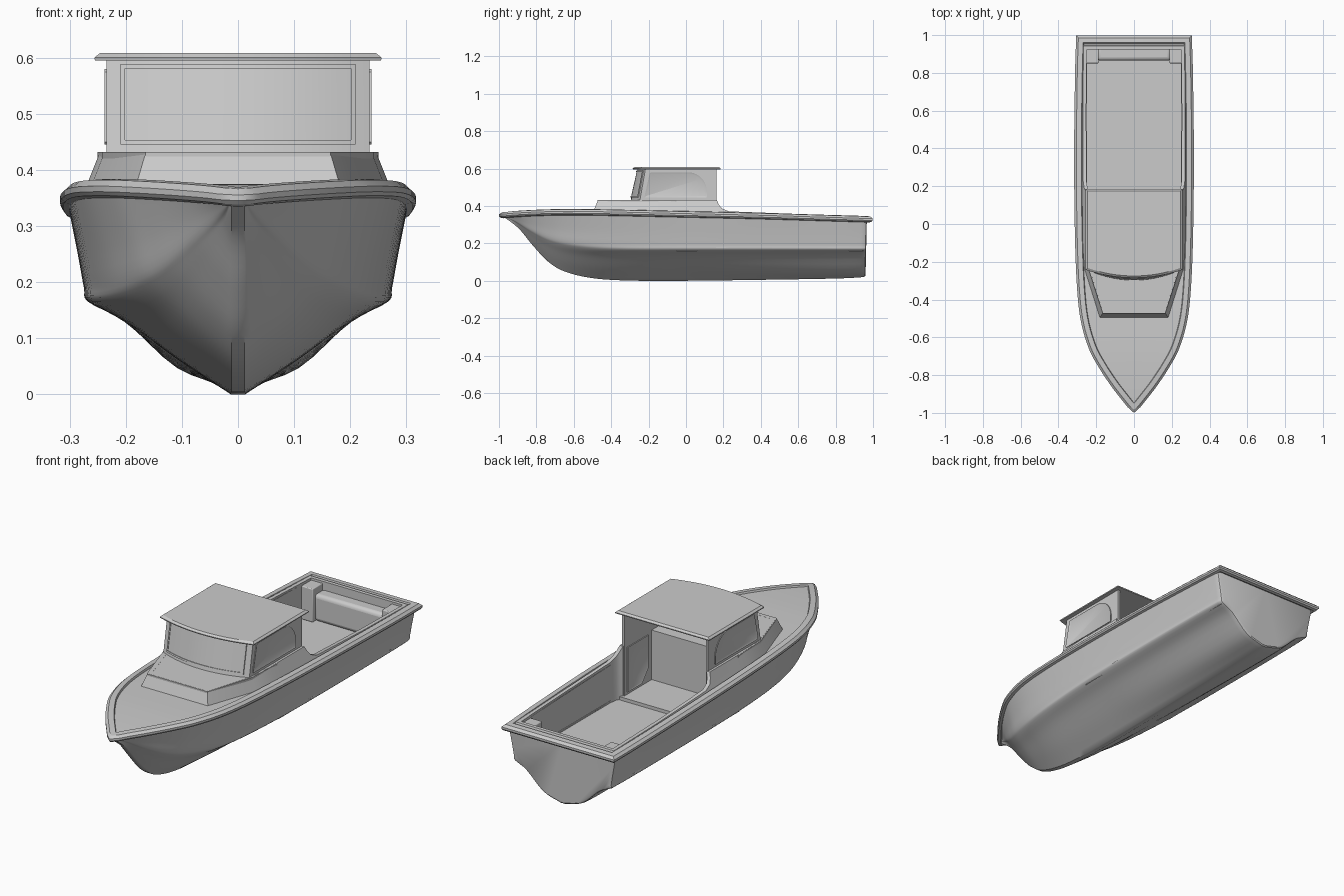
import bpy, bmesh, math
from mathutils import Vector

if "Cube" in bpy.data.objects:
    bpy.data.objects.remove(bpy.data.objects["Cube"])


def finish(name, bm, mirror=False, bevel=0, angle=35):
    bmesh.ops.remove_doubles(bm, verts=bm.verts, dist=1e-5)
    bmesh.ops.recalc_face_normals(bm, faces=bm.faces)
    me = bpy.data.meshes.new(name)
    bm.to_mesh(me)
    bm.free()
    ob = bpy.data.objects.new(name, me)
    bpy.context.collection.objects.link(ob)
    if mirror:
        ob.modifiers.new("mirror", "MIRROR").merge_threshold = 0.0005
    if bevel:
        m = ob.modifiers.new("bevel", "BEVEL")
        m.width, m.segments, m.limit_method = bevel, 3, "ANGLE"
    bpy.ops.object.select_all(action="DESELECT")
    ob.select_set(True)
    bpy.context.view_layer.objects.active = ob
    bpy.ops.object.shade_smooth_by_angle(angle=math.radians(angle))
    return ob


def loft(name, rows, closed=False, end_cap=None, caps=False, **kw):
    bm = bmesh.new()
    vs = [[bm.verts.new(p) for p in r] for r in rows]
    n = len(rows[0])
    for a, b in zip(vs, vs[1:]):
        for i in range(n if closed else n - 1):
            j = (i + 1) % n
            bm.faces.new((a[i], a[j], b[j], b[i]))
    if end_cap:
        bm.faces.new(vs[-1] + [bm.verts.new(p) for p in end_cap])
    if caps:
        bm.faces.new(vs[0])
        bm.faces.new(vs[-1])
    return finish(name, bm, **kw)


def prism(name, pts, axis, a, b, inset=0, **kw):
    """Extrude a 2D outline along an axis; inset recesses the far face."""
    place = {"x": lambda u, v, w: (w, u, v), "y": lambda u, v, w: (u, w, v),
             "z": lambda u, v, w: (u, v, w)}[axis]
    bm = bmesh.new()
    lo = [bm.verts.new(place(u, v, a)) for u, v in pts]
    hi = [bm.verts.new(place(u, v, b)) for u, v in pts]
    bm.faces.new(lo)
    top = bm.faces.new(hi)
    for i in range(len(pts)):
        j = (i + 1) % len(pts)
        bm.faces.new((lo[i], lo[j], hi[j], hi[i]))
    if inset:
        bmesh.ops.recalc_face_normals(bm, faces=bm.faces)
        bmesh.ops.inset_region(bm, faces=[top], thickness=inset)
        d = Vector(place(0, 0, (a - b) * 0.4))
        bmesh.ops.translate(bm, verts=top.verts[:], vec=d)
    return finish(name, bm, **kw)


def box(name, x0, x1, y0, y1, z0, z1, **kw):
    return prism(name, [(x0, y0), (x1, y0), (x1, y1), (x0, y1)], "z", z0, z1, **kw)


def smooth(rows, n):
    """Catmull-Rom through rows of numbers."""
    out = []
    ext = [[2 * a - b for a, b in zip(rows[0], rows[1])]] + [list(r) for r in rows]
    ext.append([2 * a - b for a, b in zip(rows[-1], rows[-2])])
    for k in range(1, len(ext) - 2):
        for s in range(n):
            t = s / n
            out.append([0.5 * (2 * b + (c - a) * t + (2 * a - 5 * b + 4 * c - d) * t * t
                               + (3 * b - a - 3 * c + d) * t ** 3)
                        for a, b, c, d in zip(*ext[k - 1:k + 3])])
    return out + [list(rows[-1])]


def sweep(name, path, section, **kw):
    """Mitred sweep of a (offset, z) section along a half plan path."""
    P = [Vector(p[:2]) for p in path]
    N = [Vector((b.y - a.y, a.x - b.x)).normalized() for a, b in zip(P, P[1:])]
    rows = []
    for i, p in enumerate(P):
        if i == 0:
            m = Vector((0, -1)) / abs(N[0].y)
        elif i == len(P) - 1:
            m = Vector((0, 1))
        else:
            m = (N[i - 1] + N[i]).normalized()
            m = m / m.dot(N[i])
        rows.append([(max(0, p.x + m.x * o), p.y + m.y * o, z)
                     for o, z in section(path[i])])
    return loft(name, rows, mirror=True, **kw)


# Hull stations: sheer y, half beam, sheer z, keel y, keel z, bilge x, bilge z
stations = smooth([
    (-.978, .012, .352, -.972, .340, .012, .346),
    (-.930, .050, .357, -.895, .280, .028, .312),
    (-.850, .112, .362, -.820, .190, .073, .260),
    (-.750, .178, .366, -.740, .105, .122, .212),
    (-.650, .230, .368, -.650, .050, .166, .186),
    (-.500, .272, .367, -.500, .014, .212, .170),
    (-.300, .292, .363, -.300, .001, .243, .165),
    (.000, .302, .356, .000, .000, .262, .165),
    (.400, .305, .347, .400, .005, .267, .165),
    (.800, .300, .335, .800, .012, .266, .165),
    (.967, .295, .330, .960, .020, .262, .165)], 5)


def hull_section(s, shrink=0, dy=0):
    ys, b, zs, yk, zk, bx, bz = s
    w, h = bx - .012, bz - zk
    aft = min(1, max(0, ys / .9))           # keel lobe grows toward the stern
    fore = min(1, max(0, (-.3 - ys) / .4))  # softer bilge toward the bow
    c = [(.012, zk), (.012 + .38 * w, zk + (.37 - .16 * aft) * h),
         (.012 + (.75 - .03 * fore) * w, zk + (.78 - .06 * fore) * h), (bx, bz)]
    c += [(bx + f * (b - bx), bz + g * (zs - bz))
          for f, g in ((.2 + .08 * fore, .14), (.5 + .03 * fore, .48), (1, 1))]
    return [(max(0, x - shrink * x / .3), yk + dy + (ys - yk) * (z - zk) / (zs - zk),
             z + shrink * .6 * (zs - z) / zs)
            for x, z in [(0, zk)] + smooth(c, 4)]


end = stations[-1]
loft("hull", [hull_section(s) for s in stations[:-1]] +
     [hull_section(end, 0, -.014), hull_section(end, .004, -.004), hull_section(end, .013, 0)],
     end_cap=[(0, .967, .33)], mirror=True)


def sheer(y):
    for a, b in zip(stations, stations[1:]):
        if y <= b[0]:
            return a[2] + (b[2] - a[2]) * (y - a[0]) / (b[0] - a[0])
    return .33


# Gunwale rail all round
rail = [(0, -.984, .352)] + [(s[1], s[0], s[2]) for s in stations[2:]] + \
    [(.295, .986, .33), (0, .986, .33)]
sweep("gunwale_rail", rail, lambda p: [(o, p[2] + d) for o, d in (
    (-.005, -.018), (.007, -.014), (.012, -.007), (.012, .003), (.006, .008),
    (.000, .014), (-.026, .016), (-.030, .006), (-.030, -.005))], closed=True)

# Deck: full width forward, side decks beside the cockpit
loft("deck", [[(max(0, s[1] - .012), s[0], s[2] + .007),
               (0 if s[0] < -.2 else .25, s[0], s[2] + .007)] for s in stations[3:]],
     mirror=True)
box("aft_deck", -.28, .28, .93, .98, .32, .337)

# Trunk cabin side that runs aft into the cockpit coaming
coaming = [(0, -.495, .432), (.182, -.495, .432), (.264, -.235, .432), (.274, -.1, .432),
           (.274, -.04, .432), (.276, .165, .432), (.276, .175, .408), (.276, .192, .386),
           (.276, .23, .371), (.276, .6, .357), (.272, .948, .347), (0, .948, .347)]


def coaming_section(p):
    zd = sheer(p[1]) + .004
    o = -.4 * (p[2] - zd)
    return [(0, zd), (o, p[2]), (o - .018, p[2]), (o - .018, .17 if p[1] > -.05 else .36)]


sweep("trunk_and_coaming", coaming, coaming_section, angle=25)
half = [(.165, -.474), (.242, -.235), (.25, -.05)]
prism("trunk_top", half + [(-x, y) for x, y in reversed(half)], "z", .42, .4315)

# Cockpit
box("cockpit_floor", -.257, .257, -.05, .95, .16, .172)
box("wheelhouse_floor", -.235, .235, -.05, .18, .165, .188)
box("bulkhead", -.235, .235, -.06, -.05, .17, .43)
box("stern_bench", -.195, .195, .865, .945, .172, .305, bevel=.018)
box("stern_locker", .188, .252, .85, .945, .172, .336, mirror=True, bevel=.004)
box("chine_strip", .25, .273, .16, .80, .174, .182, mirror=True, bevel=.002)

# Wheelhouse sides with windows and inner panels
prism("wheelhouse_side", [(-.246, .43), (-.216, .60), (.162, .60), (.162, .17), (-.05, .17),
                          (-.05, .43)], "x", .222, .234, mirror=True)
arch = [(.112 - .10 * (1 - math.cos(a)), .475 + .105 * math.sin(a))
        for a in [i * math.pi / 20 for i in range(11)]]
window = [(-.222, .450), (-.217, .445), (.107, .445), (.112, .450)] + arch + \
    [(-.187, .58), (-.194, .574)]
prism("side_window", window, "x", .229, .238, inset=.009, mirror=True)
prism("inner_panel", [(.14, .20), (.14, .42), (-.02, .42), (-.02, .26), (.03, .20)],
      "x", .225, .217, inset=.008, mirror=True)


# Curved, raked windshield
def front(x, z, off):
    t, q = (z - .43) / .17, (x / .235) ** 2
    return (x, (-.296 + .05 * q) * (1 - t) + (-.258 + .042 * q) * t - off, z)


def curved_panel(name, x0, x1, z0, z1, off, depth):
    xs = [x0 + (x1 - x0) * i / 16 for i in range(17)]
    return loft(name, [[front(x, z0, off), front(x, z1, off), front(x, z1, off - depth),
                        front(x, z0, off - depth)] for x in xs], closed=True, caps=True)


curved_panel("wheelhouse_front", -.234, .234, .428, .60, 0, .012)
curved_panel("windshield", -.203, .203, .45, .584, .002, .006)
for label, z in (("sill", .445), ("header", .581)):
    curved_panel("windshield_" + label, -.209, .209, z, z + .008, .005, .008)
for side, x in (("left", -.209), ("right", .201)):
    curved_panel("windshield_jamb_" + side, x, x + .008, .445, .589, .005, .008)


# Roof with curved front edge and chamfered rim
def roof_ring(inset, z):
    w = .256 - inset
    pts = [(w * k / 8, -.285 + inset + .042 * (k / 8) ** 2, z) for k in range(-8, 9)]
    return pts + [(w, .186 - inset, z), (-w, .186 - inset, z)]


loft("roof", [roof_ring(.001, .595), roof_ring(0, .600), roof_ring(.010, .608)],
     closed=True, caps=True, angle=20)
